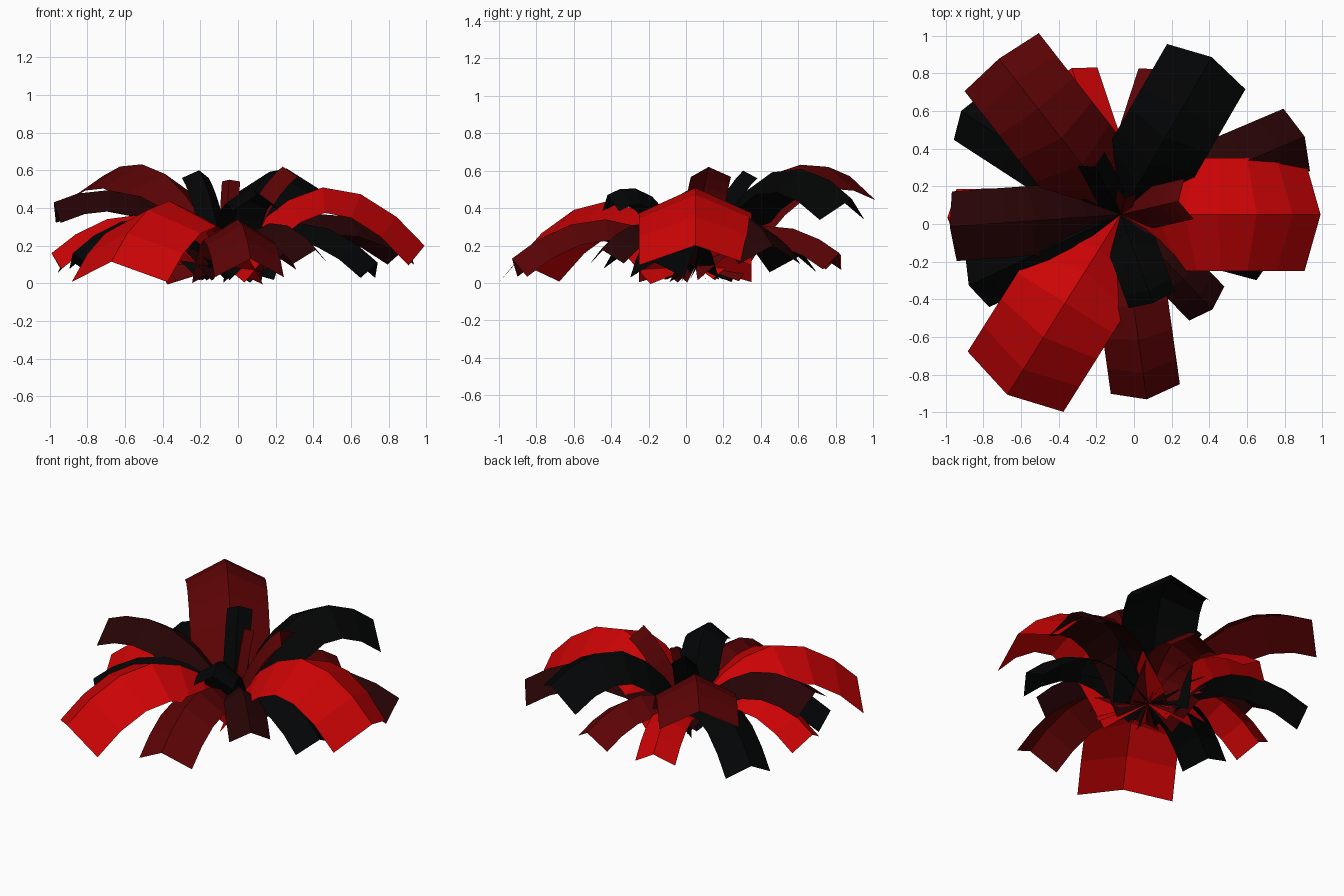
import bpy, bmesh
from math import cos, sin, radians
from mathutils import Vector

if "Cube" in bpy.data.objects:
    bpy.data.objects.remove(bpy.data.objects["Cube"])


def make_mat(name, col):
    m = bpy.data.materials.new(name)
    m.diffuse_color = (*col, 1)
    m.use_nodes = True
    m.node_tree.nodes["Principled BSDF"].inputs["Base Color"].default_value = m.diffuse_color
    return m


MATS = {
    "red": make_mat("bright_red", (0.6, 0.001, 0.0015)),
    "dark": make_mat("dark_red", (0.11, 0.001, 0.0015)),
    "maroon": make_mat("maroon", (0.02, 0.001, 0.0015)),
    "black": make_mat("near_black", (0.001, 0.0013, 0.0015)),
}
HUB = Vector((-0.07, 0.05, 0.09))
ALONG = (0, .19, .32, .49, .68, .86, 1)      # stations along the leaf
ARCH = (0, .62, .87, 1, .845, .46, 0)        # arch height at each station


def leaf(name, color, az, reach, tip_z, arch, half):
    """Arched strip of even width, folded along its midrib."""
    a = radians(az)
    out = Vector((cos(a), sin(a), 0))
    side = Vector((-sin(a), cos(a), 0))
    up = Vector((0, 0, 1))
    rib = [HUB + out * reach * u + up * ((tip_z - HUB.z) * u + arch * s)
           for u, s in zip(ALONG, ARCH)]
    drop = 0.85 * half - 1.33 * half * half
    bm = bmesh.new()
    rows = []
    for i, p in enumerate(rib):
        t = (rib[min(i + 1, 6)] - rib[max(min(i - 1, 4), 0)]).normalized()
        edge = p - t.cross(side) * drop
        rows.append([bm.verts.new(v) for v in
                     (edge + side * half, p, edge - side * half)])
    for r0, r1 in zip(rows, rows[1:]):
        for k in (0, 1):
            bm.faces.new((r0[k], r0[k + 1], r1[k + 1], r1[k]))
    bmesh.ops.recalc_face_normals(bm, faces=bm.faces)
    if sum(f.normal.z for f in bm.faces) < 0:
        bmesh.ops.reverse_faces(bm, faces=bm.faces)
    me = bpy.data.meshes.new(name)
    bm.to_mesh(me)
    bm.free()
    me.materials.append(MATS[color])
    bpy.context.collection.objects.link(bpy.data.objects.new(name, me))


# colour, azimuth, reach, tip height, arch, half width
LARGE = [
    ("red", 0, 1.06, .20, .365, .30),
    ("red", 237.8, 1.13, .115, .335, .30),
    ("dark", 128, 1.05, .57, .255, .25),
    ("black", 60, .965, .45, .325, .24),
]
MEDIUM = [
    ("maroon", 184, .91, .43, .205, .185),
    ("red", 181, .92, .16, .24, .15),
    ("maroon", 23, 1.06, .20, .225, .18),
    ("black", 147, 1.01, .14, .25, .15),
    ("black", 205, .89, .16, .225, .15),
    ("dark", 278, .99, .13, .23, .185),
    ("maroon", 314, .70, .18, .185, .13),
    ("black", 345, .84, .11, .22, .15),
    ("red", 108.5, .82, .15, .185, .13),
    ("dark", 72, .81, .16, .18, .15),
]
SMALL = [
    ("black", 290, .50, .47, .185, .13),
    ("dark", 13, .315, .62, .075, .11),
    ("black", 118, .29, .60, .075, .08),
    ("dark", 75, .09, .55, .04, .05),
]
for size, group in (("large", LARGE), ("medium", MEDIUM), ("small", SMALL)):
    for i, spec in enumerate(group):
        leaf(f"{size}_leaf_{i + 1}", *spec)
